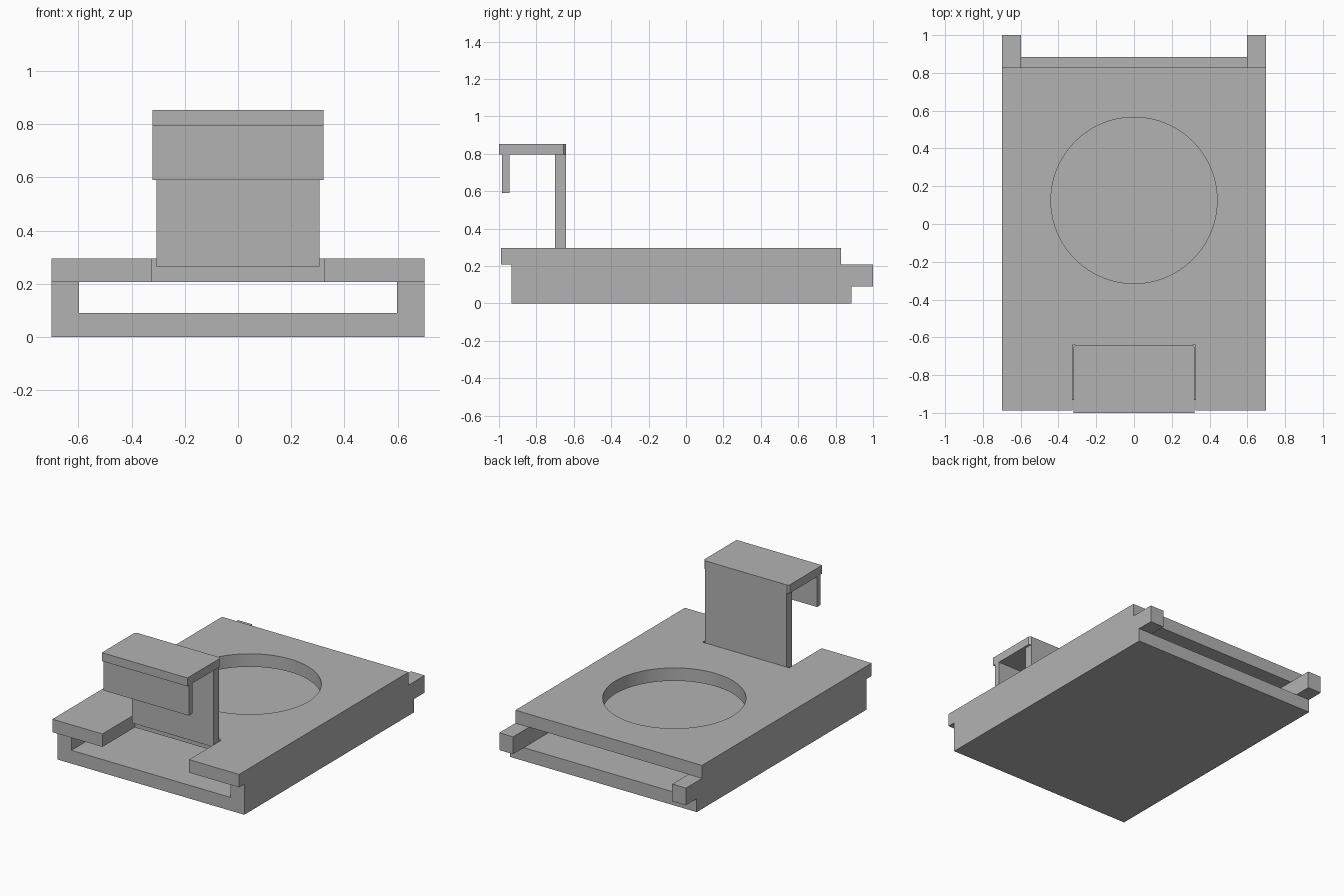
import bpy
import bmesh
import math
from mathutils import Vector

default_cube = bpy.data.objects.get("Cube")
if default_cube:
    bpy.data.objects.remove(default_cube, do_unlink=True)

grey = bpy.data.materials.new("plain grey")
grey.use_nodes = True
colour = (0.45, 0.45, 0.45, 1)
grey.diffuse_color = colour
grey.node_tree.nodes["Principled BSDF"].inputs["Base Color"].default_value = colour


def prism(name, points, offset):
    """Extrude a closed planar outline along an offset."""
    bm = bmesh.new()
    face = bm.faces.new([bm.verts.new(p) for p in points])
    moved = bmesh.ops.extrude_face_region(bm, geom=[face])["geom"]
    verts = [g for g in moved if isinstance(g, bmesh.types.BMVert)]
    bmesh.ops.translate(bm, vec=Vector(offset), verts=verts)
    bmesh.ops.recalc_face_normals(bm, faces=bm.faces)
    mesh = bpy.data.meshes.new(name)
    bm.to_mesh(mesh)
    bm.free()
    mesh.materials.append(grey)
    obj = bpy.data.objects.new(name, mesh)
    bpy.context.collection.objects.link(obj)
    return obj


def box(name, half_width, y, z):
    """Box centred on x, spanning the y and z ranges."""
    w = half_width
    outline = [(-w, y[0], z[0]), (w, y[0], z[0]), (w, y[1], z[0]), (-w, y[1], z[0])]
    return prism(name, outline, (0, 0, z[1] - z[0]))


def cut(target, cutter):
    cutter.hide_render = True
    mod = target.modifiers.new("cut", "BOOLEAN")
    mod.operation = "DIFFERENCE"
    mod.solver = "EXACT"
    mod.object = cutter
    bpy.context.view_layer.objects.active = target
    bpy.ops.object.modifier_apply(modifier=mod.name)
    bpy.data.objects.remove(cutter, do_unlink=True)


floor_top, roof_low, roof_top = 0.09, 0.207, 0.295
half = 0.70

# Body: stepped side profile with overhanging roof and rear rail ends
side = [(-0.932, 0), (0.885, 0), (0.885, floor_top), (1, floor_top),
        (1, roof_low), (0.828, roof_low), (0.828, roof_top),
        (-0.988, roof_top), (-0.988, roof_low), (-0.932, roof_low)]
body = prism("body", [(-half, y, z) for y, z in side], (2 * half, 0, 0))

# Open tunnel from front to back
cut(body, box("tunnel_cutter", 0.597, (-1.2, 1.2), (floor_top, roof_low)))

# Front slot in the roof
cut(body, box("slot_cutter", 0.325, (-1.2, -0.641), (0.15, 0.4)))

# Round opening in the roof
steps = 96
ring = [(0.44 * math.cos(math.tau * i / steps),
         0.125 + 0.44 * math.sin(math.tau * i / steps), 0.15) for i in range(steps)]
cut(body, prism("round_cutter", ring, (0, 0, 0.3)))

bpy.ops.object.select_all(action="DESELECT")
body.select_set(True)
bpy.context.view_layer.objects.active = body
bpy.ops.object.shade_smooth_by_angle(angle=math.radians(30))

# Upright clip: post, cap with clipped rear corners, and front lip
box("clip_post", 0.306, (-0.70, -0.641), (0.265, 0.796))
c = 0.013
cap = [(-0.321, -1), (0.321, -1), (0.321, -0.641 - c), (0.321 - c, -0.641),
       (c - 0.321, -0.641), (-0.321, -0.641 - c)]
prism("clip_cap", [(x, y, 0.795) for x, y in cap], (0, 0, 0.057))
box("clip_lip", 0.321, (-0.984, -0.945), (0.59, 0.796))
